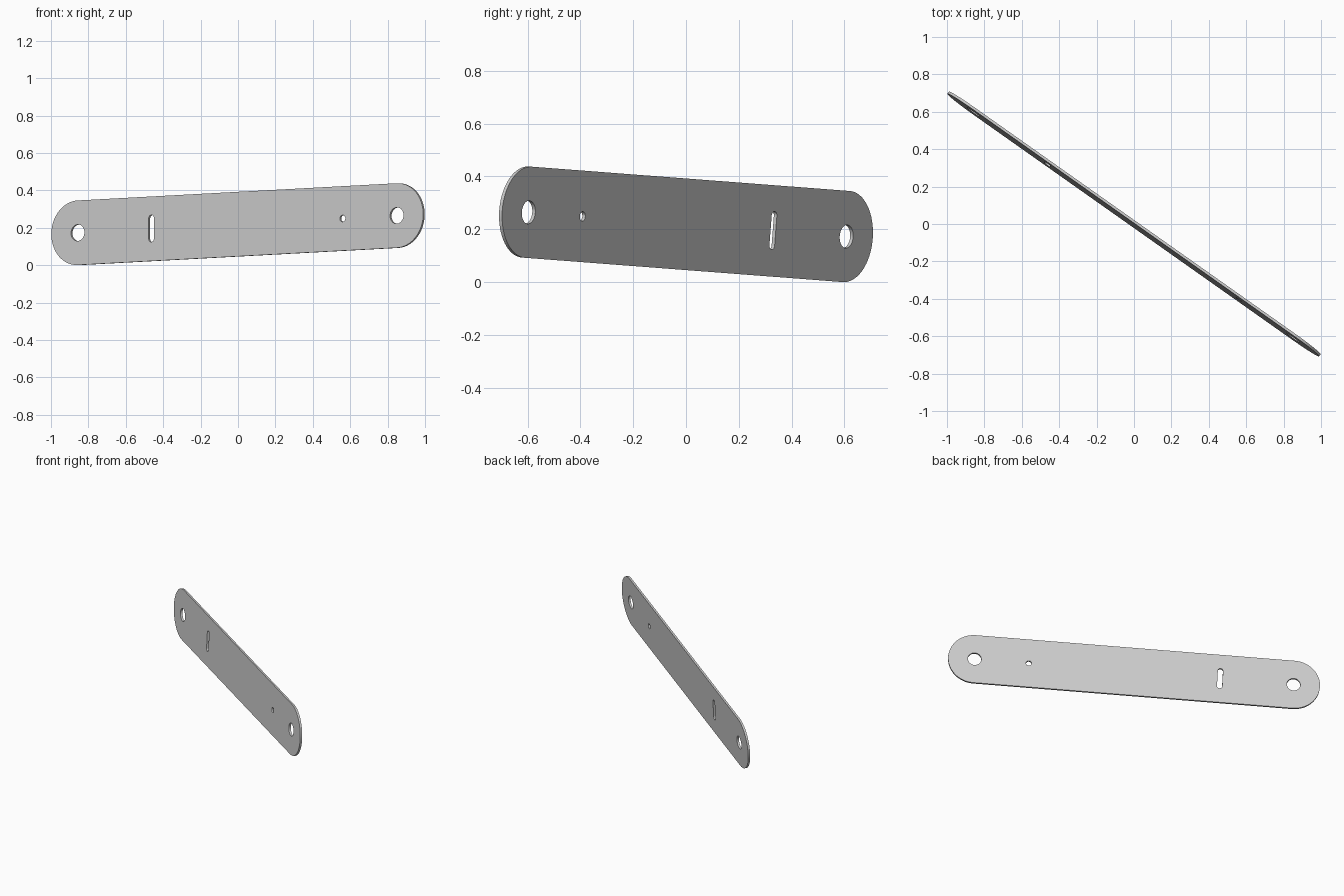
import bpy
from math import pi, sin, cos
from mathutils import Matrix, Vector

cube = bpy.data.objects.get("Cube")
if cube:
    bpy.data.objects.remove(cube, do_unlink=True)

END = 1.045         # distance of the end centres from the middle
RADIUS = 0.173      # half width of the bar
THICKNESS = 0.014

# Plain grey metal
metal = bpy.data.materials.new("grey_metal")
metal.use_nodes = True
grey = (0.6, 0.6, 0.6, 1)
metal.diffuse_color = grey
metal.node_tree.nodes["Principled BSDF"].inputs["Base Color"].default_value = grey


def capsule(start, end, radius, steps=32):
    """Rounded outline around the segment from start to end."""
    start, end = Vector(start), Vector(end)
    axis = end - start
    heading = axis.to_2d().angle_signed(Vector((1, 0))) if axis.length else 0
    points = []
    for centre, turn in ((end, -pi / 2), (start, pi / 2)):
        for i in range(steps + 1 if axis.length else steps):
            a = heading + turn + pi * i / steps
            points.append(centre + radius * Vector((cos(a), sin(a))))
    return points


def hole(x, radius):
    return capsule((x, 0), (x, 0), radius)


# Bar outline, pivot holes, pin hole and slot
outlines = [
    capsule((-END, 0), (END, 0), RADIUS),
    hole(-END, 0.044),
    hole(END, 0.044),
    hole(0.69, 0.018),
    capsule((-0.563, -0.054), (-0.563, 0.057), 0.017),
]
profile = bpy.data.curves.new("link_profile", "CURVE")
profile.dimensions = "2D"
profile.fill_mode = "BOTH"
profile.extrude = THICKNESS / 2
for outline in outlines:
    spline = profile.splines.new("POLY")
    spline.points.add(len(outline) - 1)
    for point, co in zip(spline.points, outline):
        point.co = (co.x, co.y, 0, 1)
    spline.use_cyclic_u = True

link = bpy.data.objects.new("link_plate", profile)
bpy.context.collection.objects.link(link)
bpy.ops.object.select_all(action="DESELECT")
link.select_set(True)
bpy.context.view_layer.objects.active = link
bpy.ops.object.convert(target="MESH")
link = bpy.context.object
link.name = "link_plate"

# Stand the bar on its edge, turned diagonally and leaning back a little
along = Vector((0.816, -0.576, 0.044)).normalized()
up = Vector((0, 0.076, 1))
up = (up - along * up.dot(along)).normalized()
turn = Matrix((along, up, along.cross(up))).transposed().to_4x4()
link.data.transform(turn)
lowest = min(v.co.z for v in link.data.vertices)
link.data.transform(Matrix.Translation((0, 0, -lowest)))

link.data.materials.clear()
link.data.materials.append(metal)
bpy.ops.object.shade_smooth_by_angle()
